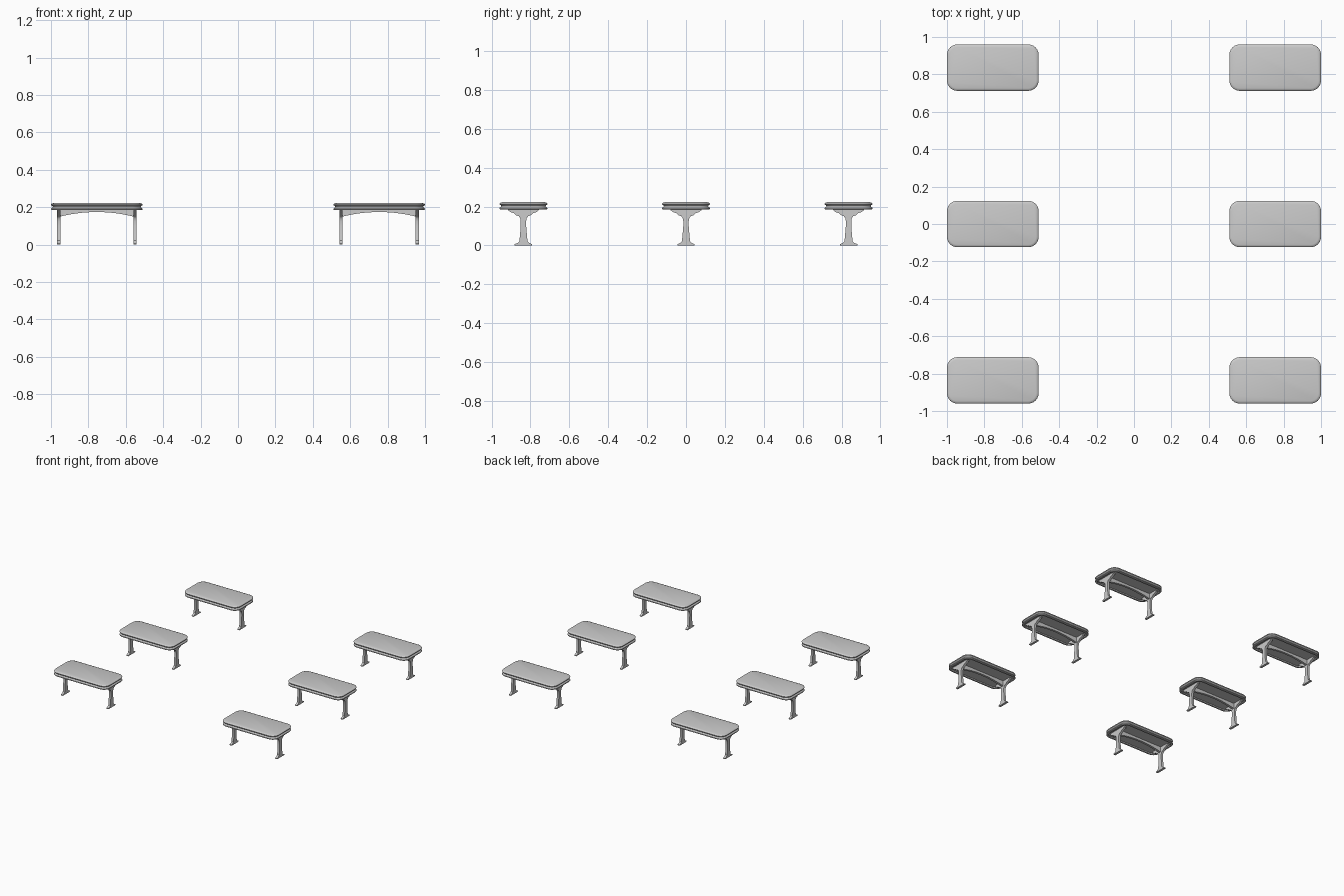
import bpy, bmesh, math

if "Cube" in bpy.data.objects:
    bpy.data.objects.remove(bpy.data.objects["Cube"])

HX, HY, R = 0.245, 0.124, 0.055      # half sizes and corner radius of a table top


def finish(name, bm):
    bmesh.ops.recalc_face_normals(bm, faces=bm.faces)
    me = bpy.data.meshes.new(name)
    bm.to_mesh(me)
    bm.free()
    return me


def ring(inset, z):
    """Rounded rectangle outline, shrunk by inset."""
    r = R - inset
    pts = []
    for k, (sx, sy) in enumerate([(1, 1), (-1, 1), (-1, -1), (1, -1)]):
        for i in range(7):
            a = math.radians(90 * k + 15 * i)
            pts.append((sx * (HX - R) + r * math.cos(a), sy * (HY - R) + r * math.sin(a), z))
    return pts


def loft(name, profile):
    bm = bmesh.new()
    rings = [[bm.verts.new(p) for p in ring(*s)] for s in profile]
    for a, b in zip(rings, rings[1:]):
        for i in range(len(a)):
            j = (i + 1) % len(a)
            bm.faces.new((a[i], a[j], b[j], b[i]))
    bm.faces.new(rings[0])
    bm.faces.new(rings[-1])
    return finish(name, bm)


def plate(name, outline, axis, thick):
    """Extrude an outline of (u, z) points along x or y."""
    bm = bmesh.new()
    h = thick / 2
    place = (lambda u, z, d: (d, u, z)) if axis == 'x' else (lambda u, z, d: (u, d, z))
    a = [bm.verts.new(place(u, z, -h)) for u, z in outline]
    b = [bm.verts.new(place(u, z, h)) for u, z in outline]
    bm.faces.new(a)
    bm.faces.new(b)
    for i in range(len(a)):
        j = (i + 1) % len(a)
        bm.faces.new((a[i], a[j], b[j], b[i]))
    return finish(name, bm)


# table top: two lips with a concave groove between them, recessed underside
top = loft("table_top", [
    (0.018, 0.192), (0.016, 0.184), (0.004, 0.184), (0.0, 0.188), (0.001, 0.193),
    (0.008, 0.198), (0.010, 0.202), (0.008, 0.206), (0.001, 0.210),
    (0.0, 0.214), (0.004, 0.219), (0.014, 0.222)])

# leg: flared foot, slim column, bracket head
half = [(0.045, 0.0), (0.045, 0.006), (0.030, 0.013), (0.021, 0.021), (0.018, 0.05),
        (0.014, 0.10), (0.014, 0.125), (0.017, 0.14), (0.024, 0.15), (0.040, 0.156),
        (0.048, 0.165), (0.068, 0.172), (0.080, 0.182), (0.080, 0.194)]
leg = plate("leg", half + [(-y, z) for y, z in reversed(half)], 'x', 0.018)

# arched stretcher between the legs
arch = [(0.203 * t / 8, 0.174 - 0.026 * (t / 8) ** 2) for t in range(-8, 9)]
stretcher = plate("stretcher", arch + [(0.203, 0.194), (-0.203, 0.194)], 'y', 0.018)


def place(name, me, x, y):
    ob = bpy.data.objects.new(name, me)
    ob.location = (x, y, 0)
    bpy.context.collection.objects.link(ob)
    return ob


# six tables in two columns and three rows
for cx in (-0.755, 0.755):
    for cy in (-0.836, 0, 0.836):
        place("table_top", top, cx, cy)
        place("stretcher", stretcher, cx, cy)
        for s in (-1, 1):
            place("leg", leg, cx + s * 0.204, cy)

bpy.ops.object.select_all(action='SELECT')
bpy.context.view_layer.objects.active = bpy.context.selected_objects[0]
for me in (top, leg, stretcher):
    me.shade_smooth()
    me.set_sharp_from_angle(angle=math.radians(35))
